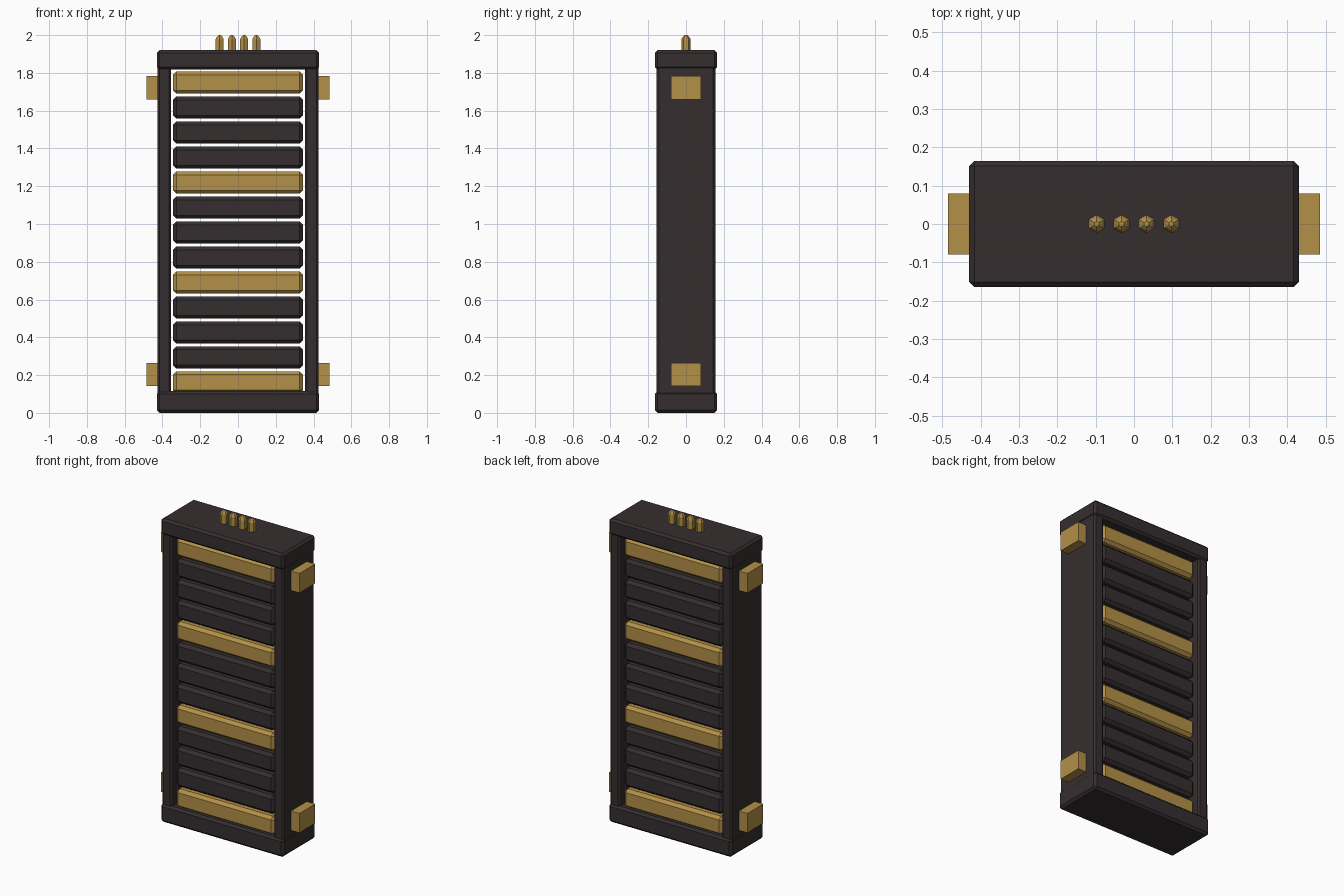
import bpy
import bmesh
import math

if "Cube" in bpy.data.objects:
    bpy.data.objects.remove(bpy.data.objects["Cube"])


def material(name, rgb):
    m = bpy.data.materials.new(name)
    m.diffuse_color = (*rgb, 1.0)
    m.use_nodes = True
    m.node_tree.nodes["Principled BSDF"].inputs["Base Color"].default_value = m.diffuse_color
    return m


DARK = material("dark_brown", (0.036, 0.027, 0.028))
GOLD = material("brass", (0.45, 0.28, 0.065))


def add_object(name, bm, mat):
    mesh = bpy.data.meshes.new(name)
    bm.to_mesh(mesh)
    bm.free()
    mesh.materials.append(mat)
    ob = bpy.data.objects.new(name, mesh)
    bpy.context.collection.objects.link(ob)
    return ob


def box(name, mat, x, y, z, bevel=0.0):
    """Box from (min, max) ranges with optional chamfered edges."""
    bm = bmesh.new()
    bmesh.ops.create_cube(bm, size=1.0)
    for v in bm.verts:
        for i, (lo, hi) in enumerate((x, y, z)):
            v.co[i] = (lo + hi) / 2 + v.co[i] * (hi - lo)
    if bevel:
        bmesh.ops.bevel(bm, geom=bm.edges[:], offset=bevel, segments=1,
                        profile=0.5, affect='EDGES')
    return add_object(name, bm, mat)


def pin(name, mat, x):
    """Six-sided contact pin with a tapered tip."""
    bm = bmesh.new()
    rings = []
    for r, z in ((0.024, 1.90), (0.024, 1.978), (0.017, 1.991), (0.007, 2.0)):
        rings.append([bm.verts.new((x + r * math.sin(k * math.pi / 3),
                                    r * math.cos(k * math.pi / 3), z))
                      for k in range(6)])
    for a, b in zip(rings, rings[1:]):
        for k in range(6):
            n = (k + 1) % 6
            bm.faces.new((a[k], a[n], b[n], b[k]))
    bm.faces.new(rings[0])
    bm.faces.new(rings[-1])
    bmesh.ops.recalc_face_normals(bm, faces=bm.faces[:])
    return add_object(name, bm, mat)


# Frame: bottom and top beams
box("bottom_beam", DARK, (-0.43, 0.43), (-0.165, 0.165), (0.0, 0.115), 0.014)
box("top_beam", DARK, (-0.43, 0.43), (-0.165, 0.165), (1.817, 1.92), 0.014)

# Side panels and the brackets on their outer faces
for label, s in (("left", -1), ("right", 1)):
    box(f"{label}_panel", DARK, sorted((s * 0.355, s * 0.426)),
        (-0.155, 0.155), (0.05, 1.87), 0.011)
    for level, z in (("lower", (0.143, 0.265)), ("upper", (1.66, 1.783))):
        box(f"{label}_{level}_bracket", GOLD, sorted((s * 0.41, s * 0.485)),
            (-0.079, 0.079), z)

# Stack of slats, every fourth one in brass
for i in range(13):
    zc = 0.161 + i * 0.1323
    box(f"slat_{i + 1}", GOLD if i % 4 == 0 else DARK,
        (-0.344, 0.344), (-0.135, 0.135), (zc - 0.059, zc + 0.059), 0.018)

# Row of contact pins on top
for i in range(4):
    pin(f"contact_pin_{i + 1}", GOLD, (i - 1.5) * 0.065)
